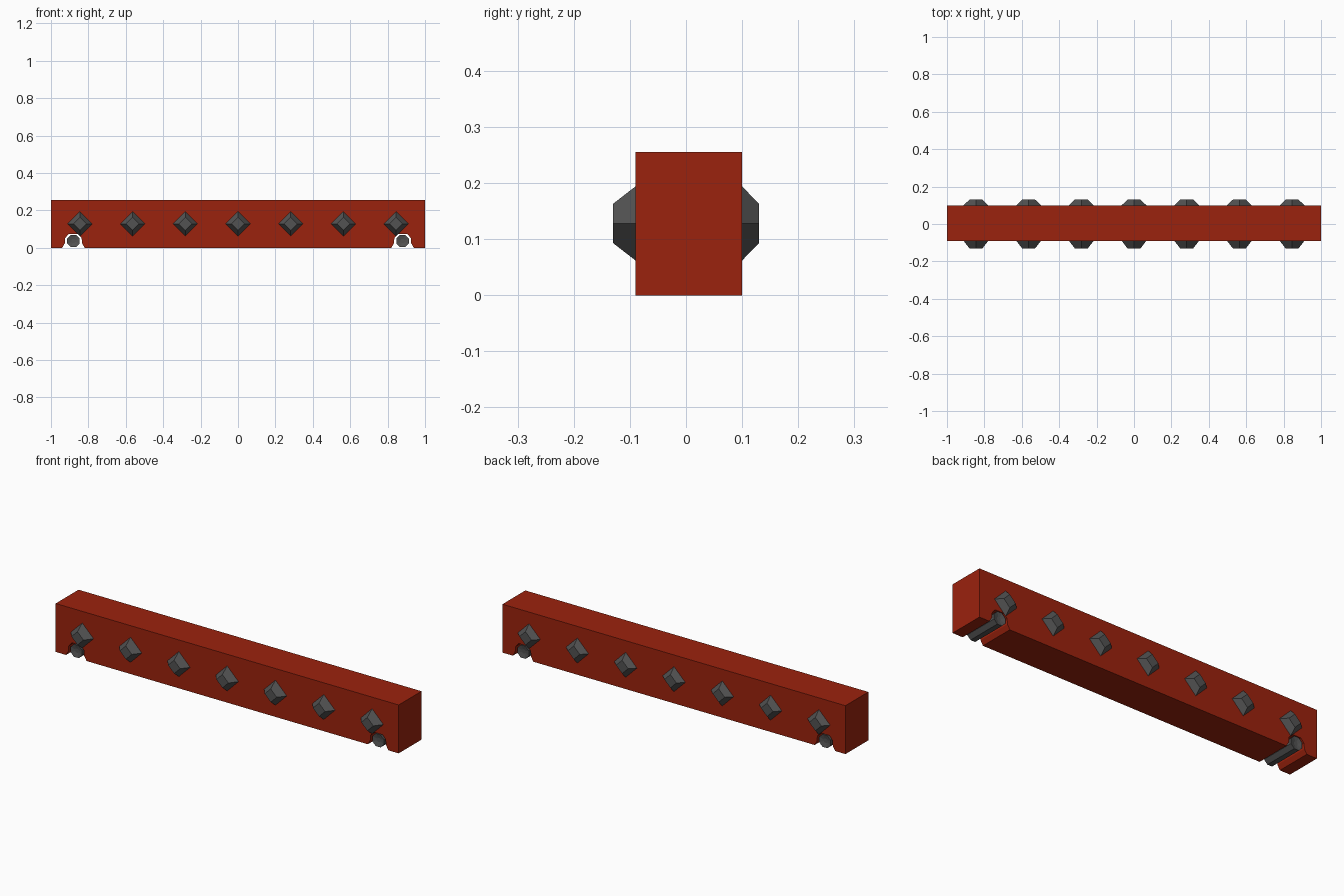
import bpy, bmesh, math

if "Cube" in bpy.data.objects:
    bpy.data.objects.remove(bpy.data.objects["Cube"])


def material(name, rgb):
    m = bpy.data.materials.new(name)
    m.diffuse_color = (*rgb, 1)
    m.use_nodes = True
    m.node_tree.nodes["Principled BSDF"].inputs["Base Color"].default_value = m.diffuse_color
    return m


RED = material("dark red paint", (0.33, 0.016, 0.004))
GREY = material("dark metal", (0.085, 0.085, 0.085))


def loft(name, rings, mat):
    """Join matching rings of points and cap both ends."""
    bm = bmesh.new()
    loops = [[bm.verts.new(p) for p in ring] for ring in rings]
    n = len(loops[0])
    for a, b in zip(loops, loops[1:]):
        for i in range(n):
            j = (i + 1) % n
            bm.faces.new((a[i], a[j], b[j], b[i]))
    bm.faces.new(loops[0])
    bm.faces.new(loops[-1])
    bmesh.ops.recalc_face_normals(bm, faces=bm.faces)
    me = bpy.data.meshes.new(name)
    bm.to_mesh(me)
    bm.free()
    me.materials.append(mat)
    ob = bpy.data.objects.new(name, me)
    bpy.context.collection.objects.link(ob)
    return ob


def ring(x, y, z, r, sides, turn=0.0):
    return [(x + r * math.cos(turn + 2 * math.pi * i / sides), y,
             z + r * math.sin(turn + 2 * math.pi * i / sides)) for i in range(sides)]


FRONT, BACK, TOP = -0.09, 0.10, 0.255
PIN_X, PIN_Z = 0.88, 0.036

# Beam: front outline with two arched notches, extruded through the depth
arch = [(-0.06, 0), (-0.046, 0.024), (-0.044, 0.052), (-0.026, 0.073),
        (0.026, 0.073), (0.044, 0.052), (0.046, 0.024), (0.06, 0)]
outline = [(-1, TOP), (-1, 0)]
for cx in (-PIN_X, PIN_X):
    outline += [(cx + x, z) for x, z in arch]
outline += [(1, 0), (1, TOP)]
loft("beam", [[(x, y, z) for x, z in outline] for y in (FRONT, BACK)], RED)

# Diamond studs along both faces
for i in range(7):
    x = (i - 3) * 0.2817
    for side, face, tip in (("front", FRONT, -0.13), ("back", BACK, 0.13)):
        loft(f"{side}_stud_{i + 1}",
             [ring(x, face, 0.128, 0.066, 4), ring(x, tip, 0.128, 0.035, 4)], GREY)

# Octagonal pins lying in the notches, with slightly recessed ends
for label, x in (("left", -PIN_X), ("right", PIN_X)):
    t = math.pi / 8
    loft(f"{label}_pin",
         [ring(x, FRONT + 0.006, PIN_Z, 0.012, 8, t), ring(x, FRONT, PIN_Z, 0.036, 8, t),
          ring(x, BACK, PIN_Z, 0.036, 8, t), ring(x, BACK - 0.006, PIN_Z, 0.012, 8, t)], GREY)
